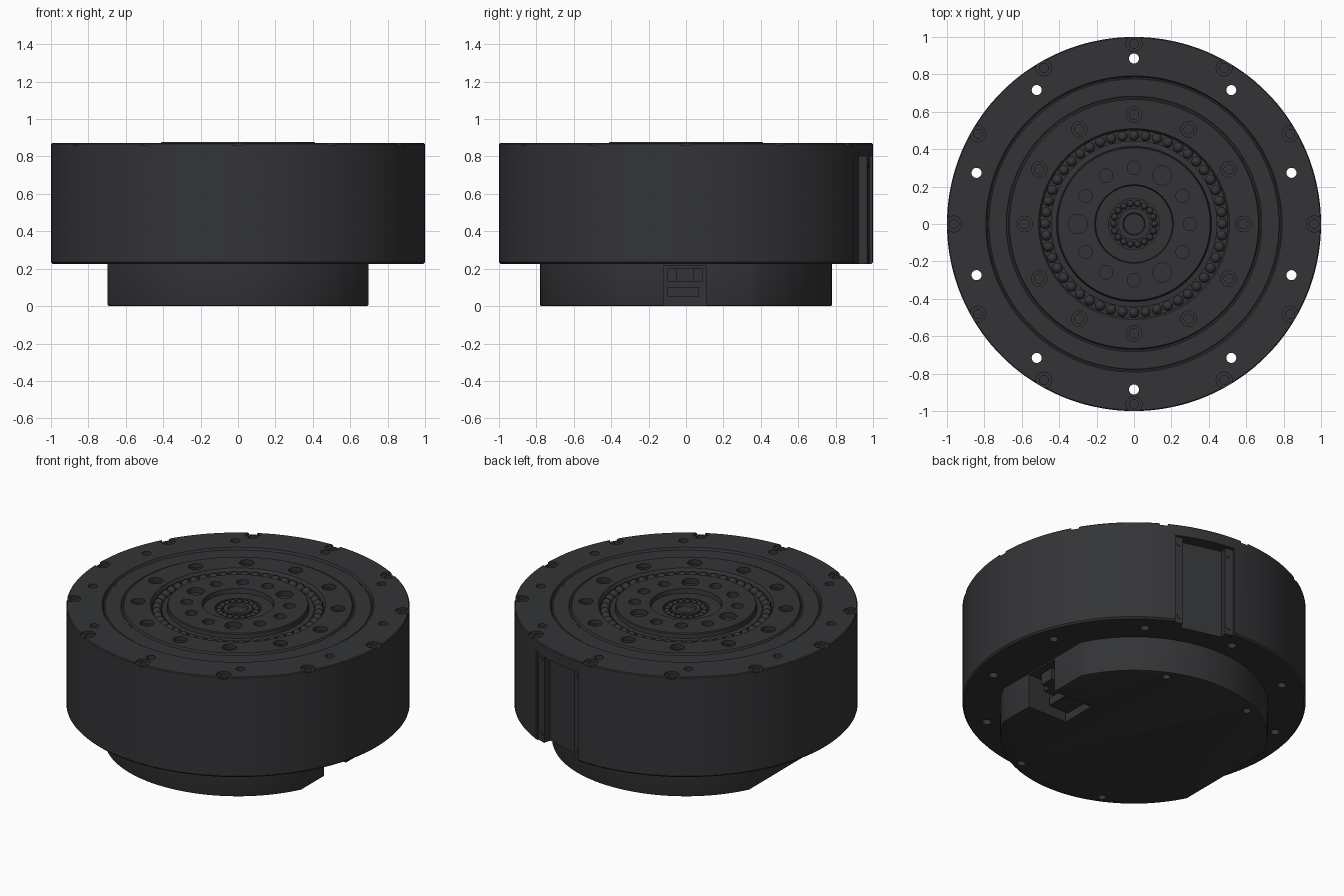
import bpy, bmesh, math
from mathutils import Matrix, Vector

if "Cube" in bpy.data.objects:
    bpy.data.objects.remove(bpy.data.objects["Cube"])

mat = bpy.data.materials.new("dark_metal")
mat.diffuse_color = (0.033, 0.034, 0.037, 1)
mat.use_nodes = True
mat.node_tree.nodes["Principled BSDF"].inputs["Base Color"].default_value = mat.diffuse_color


def finish(bm, name, smooth=True):
    bmesh.ops.recalc_face_normals(bm, faces=bm.faces)
    me = bpy.data.meshes.new(name)
    bm.to_mesh(me)
    bm.free()
    ob = bpy.data.objects.new(name, me)
    bpy.context.collection.objects.link(ob)
    me.materials.append(mat)
    if smooth:
        shade(ob)
    return ob


def shade(ob):
    bpy.ops.object.select_all(action='DESELECT')
    bpy.context.view_layer.objects.active = ob
    ob.select_set(True)
    bpy.ops.object.shade_smooth_by_angle(angle=math.radians(30))


def lathe(bm, prof, seg, at=(0, 0)):
    """Revolve an axis-to-axis (r, z) profile into a closed solid."""
    rings = []
    for r, z in prof:
        if r == 0:
            rings.append([bm.verts.new((at[0], at[1], z))] * seg)
        else:
            rings.append([bm.verts.new((at[0] + r * math.cos(2 * math.pi * i / seg),
                                        at[1] + r * math.sin(2 * math.pi * i / seg), z)) for i in range(seg)])
    for a, b in zip(rings, rings[1:]):
        for i in range(seg):
            j = (i + 1) % seg
            bm.faces.new(list(dict.fromkeys((a[i], a[j], b[j], b[i]))))


def box(bm, lo, hi, rot=0):
    lo, hi = Vector(lo), Vector(hi)
    m = Matrix.Rotation(math.radians(rot), 4, 'Z') @ Matrix.Translation((lo + hi) / 2) @ Matrix.Diagonal((*(hi - lo), 1))
    bmesh.ops.create_cube(bm, size=1, matrix=m)


def polar(r, deg):
    return r * math.cos(math.radians(deg)), r * math.sin(math.radians(deg))


def holes(bm, radius, angles, prof, seg=20):
    for a in angles:
        lathe(bm, prof, seg, polar(radius, a))


def stepped(r1, r2, top, mid, low):
    return [(0, 1), (r1, 1), (r1, mid), (r2, mid), (r2, low), (0, low)]


def cut(ob, bm):
    cutter = finish(bm, "cutter", False)
    cutter.hide_render = True
    mod = ob.modifiers.new("cut", 'BOOLEAN')
    mod.object, mod.operation, mod.solver = cutter, 'DIFFERENCE', 'EXACT'
    bpy.context.view_layer.objects.active = ob
    bpy.ops.object.modifier_apply(modifier="cut")
    bpy.data.objects.remove(cutter)
    shade(ob)


# Main housing with recessed annulus and bearing well
bm = bmesh.new()
lathe(bm, [(0, 0.8), (0.445, 0.8), (0.5, 0.8), (0.5, 0.855), (0.51, 0.87), (0.665, 0.87), (0.672, 0.858),
           (0.68, 0.858), (0.683, 0.861), (0.775, 0.861), (0.778, 0.858), (0.785, 0.858), (0.792, 0.872),
           (0.995, 0.872), (1, 0.867), (1, 0.235), (0.99, 0.225), (0, 0.225)], 144)
housing = finish(bm, "housing")
bm = bmesh.new()
holes(bm, 0.585, range(0, 360, 30), stepped(0.042, 0.025, 1, 0.845, 0.79))
holes(bm, 0.964, range(0, 360, 30), stepped(0.043, 0.024, 1, 0.858, 0.82))
holes(bm, 0.885, range(18, 378, 36), [(0, 1), (0.027, 1), (0.027, 0.1), (0, 0.1)])
box(bm, (0.92, -0.19, 0.2), (1.1, 0.19, 0.8), 75)
cut(housing, bm)

# Output disc with bolt circle and recessed centre
bm = bmesh.new()
lathe(bm, [(0, 0.835), (0.055, 0.835), (0.06, 0.85), (0.085, 0.85), (0.085, 0.82), (0.135, 0.82), (0.135, 0.85),
           (0.205, 0.85), (0.21, 0.878), (0.407, 0.878), (0.412, 0.873), (0.415, 0.848), (0.445, 0.845),
           (0.445, 0.78), (0, 0.78)], 96)
disc = finish(bm, "output_disc")
bm = bmesh.new()
big = (60, 180, 300)
holes(bm, 0.3, [a for a in range(0, 360, 30) if a not in big], [(0, 1), (0.036, 1), (0.036, 0.83), (0, 0.83)])
holes(bm, 0.3, big, [(0, 1), (0.051, 1), (0.051, 0.845), (0, 0.845)], 28)
cut(disc, bm)

# Bearing balls
for name, n, r, size, z in (("outer_bearing_balls", 48, 0.473, 0.028, 0.835), ("inner_bearing_balls", 18, 0.11, 0.018, 0.836)):
    bm = bmesh.new()
    for i in range(n):
        x, y = polar(r, 360 * i / n)
        bmesh.ops.create_uvsphere(bm, u_segments=14, v_segments=8, radius=size, matrix=Matrix.Translation((x, y, z)))
    finish(bm, name)

# Lower cover: circle with a flat on each side
bm = bmesh.new()
half = math.degrees(math.acos(0.697 / 0.78))
pts = [polar(0.78, s + half + (180 - 2 * half) * i / 48) for s in (0, 180) for i in range(49)]
base = bm.faces.new([bm.verts.new((x, y, 0)) for x, y in pts])
ext = bmesh.ops.extrude_face_region(bm, geom=[base])
bmesh.ops.translate(bm, vec=(0, 0, 0.23), verts=[v for v in ext["geom"] if isinstance(v, bmesh.types.BMVert)])
rim = [e for e in bm.edges if all(v.co.z < 0.01 for v in e.verts)]
bmesh.ops.bevel(bm, geom=rim, offset=0.008, segments=2, affect='EDGES', profile=0.5)
cover = finish(bm, "lower_cover")
bm = bmesh.new()
box(bm, (0.42, -0.12, -0.1), (0.8, 0.11, 0.215))
box(bm, (-0.8, -0.1, 0.05), (-0.62, 0.11, 0.2))
holes(bm, 0.725, (65, 115, -65, -115), [(0, 0.03), (0.024, 0.03), (0.024, -0.1), (0, -0.1)])
cut(cover, bm)

# Connector inside the cover notch
bm = bmesh.new()
box(bm, (0.42, -0.1, 0.13), (0.6, 0.09, 0.2))
box(bm, (0.42, -0.05, 0.13), (0.66, 0.04, 0.205))
box(bm, (0.42, -0.1, 0.05), (0.56, 0.07, 0.1))
finish(bm, "cable_connector", False)

# Side pocket rails and their screws
bm = bmesh.new()
for t in (-0.16, 0.16):
    box(bm, (0.91, t - 0.025, 0.225), (0.965, t + 0.025, 0.8), 75)
finish(bm, "pocket_rails", False)
bm = bmesh.new()
for t in (-0.16, 0.16):
    for z in (0.27, 0.755):
        m = Matrix.Rotation(math.radians(75), 4, 'Z') @ Matrix.Translation((0.962, t, z)) @ Matrix.Rotation(math.pi / 2, 4, 'Y')
        bmesh.ops.create_cone(bm, cap_ends=True, segments=16, radius1=0.014, radius2=0.014, depth=0.014, matrix=m)
finish(bm, "rail_screws")
